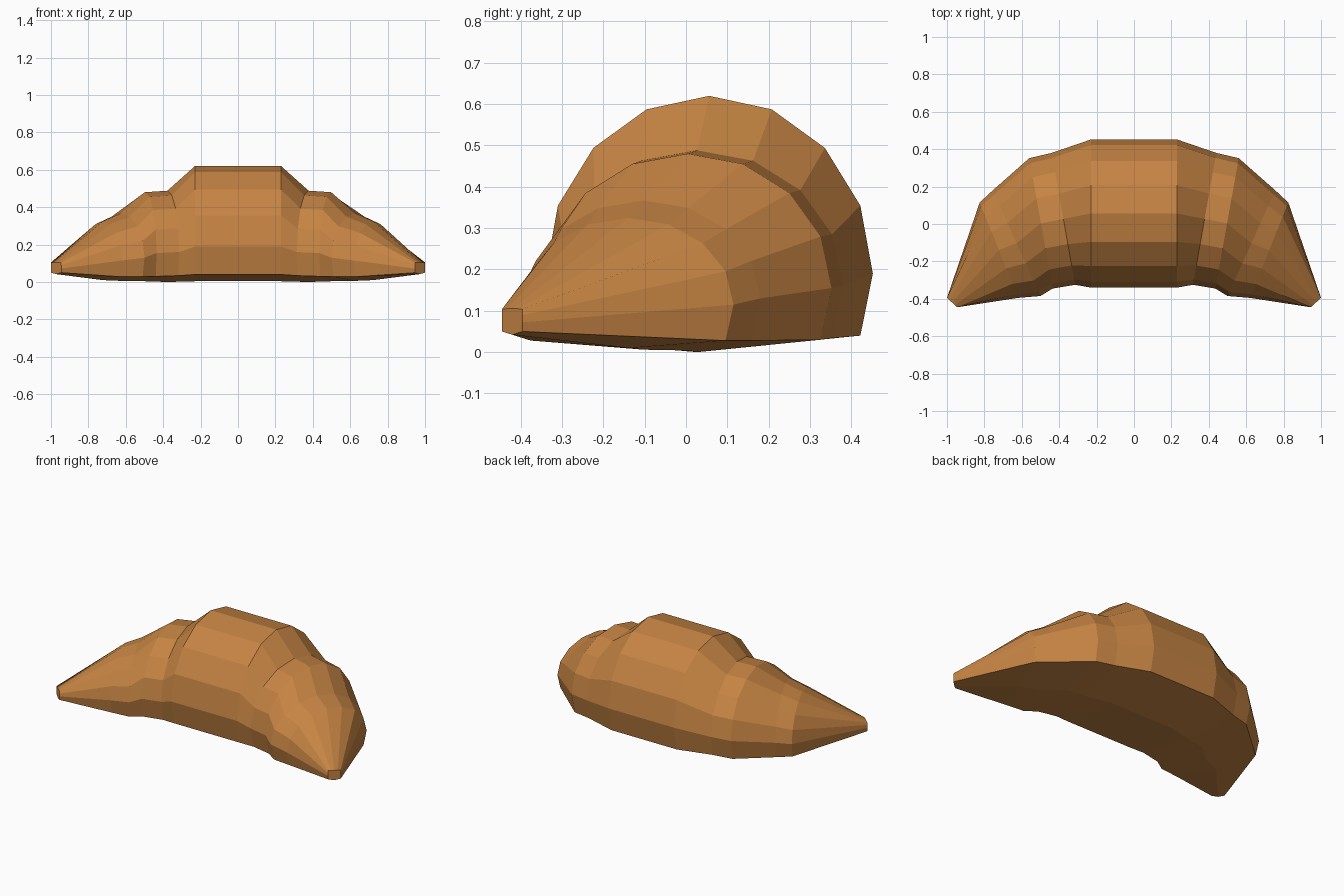
import bpy, bmesh, math

if "Cube" in bpy.data.objects:
    bpy.data.objects.remove(bpy.data.objects["Cube"])

# Baked-dough colour
crust = bpy.data.materials.new("golden crust")
crust.diffuse_color = (0.56, 0.23, 0.056, 1)
crust.use_nodes = True
crust.node_tree.nodes["Principled BSDF"].inputs["Base Color"].default_value = crust.diffuse_color

# Right-half sections, middle to tip:
# front x, front y, back x, back y, mid z, top z, lower edge z, underside z
SECTIONS = [
    (0.23, -0.34, 0.23, 0.452, 0.19, 0.62, 0.040, 0.004),
    (0.315, -0.325, 0.44, 0.38, 0.16, 0.488, 0.034, 0.0),
    (0.435, -0.345, 0.56, 0.352, 0.155, 0.48, 0.030, 0.004),
    (0.50, -0.385, 0.755, 0.18, 0.13, 0.367, 0.028, 0.006),
    (0.62, -0.395, 0.825, 0.115, 0.115, 0.325, 0.028, 0.010),
    (0.945, -0.445, 1.0, -0.395, 0.072, 0.105, 0.050, 0.042),
]


def ring(bm, section, side, square):
    """Domed cross-section with a nearly flat underside, on a slanted plane."""
    fx, fy, bx, by, zm, zt, ze, zb = section
    verts = []
    for i in range(-1, 10):
        a = math.pi * i / 8
        c, s = math.cos(a), math.sin(a)
        if square:                       # the blunt tips are box-shaped
            c, s = (max(-1, min(1, 1.4 * v)) for v in (c, s))
        t = 0.5 + 0.5 * c
        z = ze if i in (-1, 9) else zm + (zt - zm) * s
        verts.append(bm.verts.new((side * (fx + (bx - fx) * t),
                                   fy + (by - fy) * t, z)))
    verts.append(bm.verts.new((side * (fx + bx) / 2, (fy + by) / 2, zb)))
    return verts


# Curved, stepped roll: loft from the left tip to the right tip
bm = bmesh.new()
last = len(SECTIONS) - 1
rings = [ring(bm, SECTIONS[k], -1, k == last) for k in range(last, -1, -1)]
rings += [ring(bm, s, 1, k == last) for k, s in enumerate(SECTIONS)]
n = len(rings[0])
for a, b in zip(rings, rings[1:]):
    for i in range(n):
        j = (i + 1) % n
        bm.faces.new((a[i], a[j], b[j], b[i]))
bm.faces.new(rings[0])
bm.faces.new(rings[-1])
bmesh.ops.remove_doubles(bm, verts=bm.verts, dist=0.0005)
bmesh.ops.recalc_face_normals(bm, faces=bm.faces)

mesh = bpy.data.meshes.new("croissant")
bm.to_mesh(mesh)
bm.free()
mesh.materials.append(crust)
roll = bpy.data.objects.new("croissant", mesh)
bpy.context.collection.objects.link(roll)
